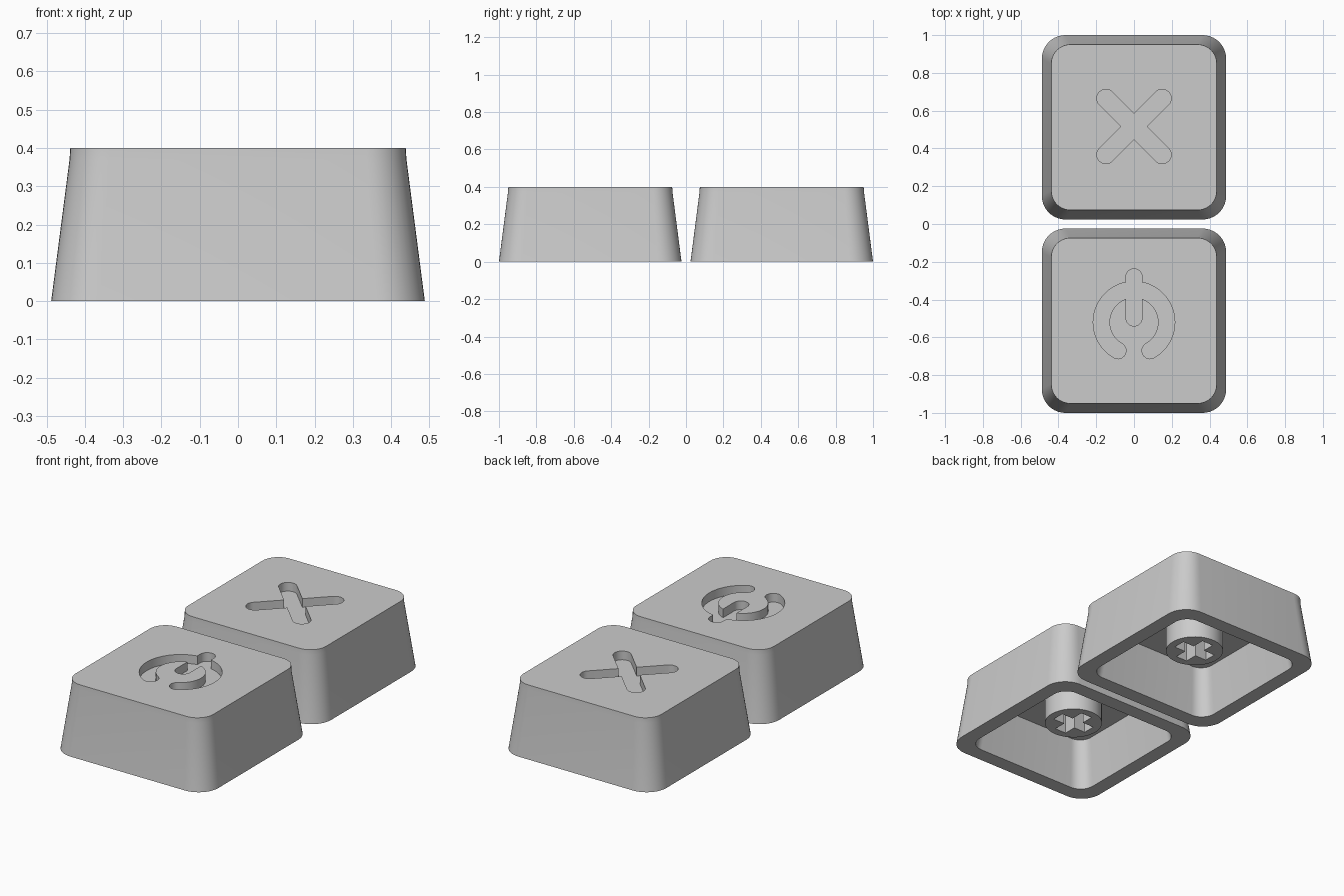
import bpy, bmesh
from math import sin, cos, acos, radians, degrees, pi

cube = bpy.data.objects.get("Cube")
if cube:
    bpy.data.objects.remove(cube, do_unlink=True)

grey = bpy.data.materials.new("plain grey plastic")
grey.use_nodes = True
COLOUR = (0.6, 0.6, 0.6, 1)
grey.diffuse_color = COLOUR
grey.node_tree.nodes["Principled BSDF"].inputs["Base Color"].default_value = COLOUR


def arc(cx, cy, r, start, end, steps=16):
    """Points on an arc, angles in degrees."""
    angles = [radians(start + (end - start) * i / steps) for i in range(steps + 1)]
    return [(cx + r * cos(a), cy + r * sin(a)) for a in angles]


def rounded_square(half, r):
    pts = []
    for k, (sx, sy) in enumerate([(1, 1), (-1, 1), (-1, -1), (1, -1)]):
        pts += arc(sx * (half - r), sy * (half - r), r, 90 * k, 90 * k + 90, 10)
    return pts


def loft(name, sections, y):
    """Closed solid through (outline, height) sections with equal point counts."""
    bm = bmesh.new()
    loops = [[bm.verts.new((px, py, z)) for px, py in pts] for pts, z in sections]
    n = len(loops[0])
    for a, b in zip(loops, loops[1:]):
        for i in range(n):
            j = (i + 1) % n
            bm.faces.new((a[i], a[j], b[j], b[i]))
    bm.faces.new(loops[0][::-1])
    bm.faces.new(loops[-1])
    bmesh.ops.recalc_face_normals(bm, faces=bm.faces)
    mesh = bpy.data.meshes.new(name)
    bm.to_mesh(mesh)
    bm.free()
    mesh.materials.append(grey)
    obj = bpy.data.objects.new(name, mesh)
    obj.location.y = y
    bpy.context.collection.objects.link(obj)
    return obj


def cut(target, cutter):
    """Apply a boolean difference, then discard the cutter."""
    bpy.context.view_layer.objects.active = target
    mod = target.modifiers.new("cut", 'BOOLEAN')
    mod.operation = 'DIFFERENCE'
    mod.solver = 'EXACT'
    mod.object = cutter
    bpy.ops.object.modifier_apply(modifier=mod.name)
    bpy.data.objects.remove(cutter, do_unlink=True)


def smooth(obj):
    bpy.ops.object.select_all(action='DESELECT')
    obj.select_set(True)
    bpy.context.view_layer.objects.active = obj
    bpy.ops.object.shade_smooth_by_angle(angle=radians(25))


def cross_outline(reach, r):
    """Diagonal cross with round arm ends."""
    pts = []
    for k in range(4):
        a = 45 + 90 * k
        d = radians(a)
        pts += arc(reach * cos(d), reach * sin(d), r, a - 90, a + 90)
        pts.append((r * 2 ** 0.5 * cos(d + pi / 4), r * 2 ** 0.5 * sin(d + pi / 4)))
    return pts


def power_outline(outer, inner, w, top, low, gap):
    """Ring open at the bottom, joined to a round-ended bar through its top."""
    mid, left, right = (outer + inner) / 2, 270 - gap, gap - 90
    ao, ai = degrees(acos(w / outer)), degrees(acos(w / inner))

    def end_cap(angle, start):
        a = radians(angle)
        return arc(mid * cos(a), mid * sin(a), w, start, start + 180)[1:-1]

    return (arc(0, 0, outer, right, ao, 32) + arc(0, top, w, 0, 180)
            + arc(0, 0, outer, 180 - ao, left, 32) + end_cap(left, left)
            + arc(0, 0, inner, left, 180 - ai, 32) + arc(0, low, w, 180, 360)
            + arc(0, 0, inner, ai, right, 32) + end_cap(right, right + 180))


def plus_outline(reach, w):
    pts = []
    for k in range(4):
        c, s = round(cos(k * pi / 2)), round(sin(k * pi / 2))
        for px, py in [(reach, -w), (reach, w), (w, w)]:
            pts.append((px * c - py * s, px * s + py * c))
    return pts


def keycap(prefix, y, symbol, symbol_y):
    # Hollow shell: ceiling, down the cavity, across the rim, up the outside
    shell = loft(prefix + "_shell", [
        (rounded_square(0.365, 0.075), 0.28),
        (rounded_square(0.402, 0.085), 0),
        (rounded_square(0.488, 0.125), 0),
        (rounded_square(0.44, 0.105), 0.37),
        (rounded_square(0.438, 0.1), 0.4)], y)
    # Engraved symbol
    cut(shell, loft("symbol_cutter", [(symbol, 0.35), (symbol, 0.45)], symbol_y))
    smooth(shell)
    # Round stem with a plus-shaped socket
    ring, plus = arc(0, 0, 0.155, 0, 352.5, 47), plus_outline(0.11, 0.036)
    stem = loft(prefix + "_stem", [(ring, 0.107), (ring, 0.3)], y)
    cut(stem, loft("socket_cutter", [(plus, 0.05), (plus, 0.27)], y))
    smooth(stem)


keycap("back_keycap", 0.512, cross_outline(0.149 * 2 ** 0.5, 0.048), 0.516)
keycap("front_keycap", -0.512,
       power_outline(0.216, 0.13, 0.043, 0.24, 0.023, 29.5), -0.52)
